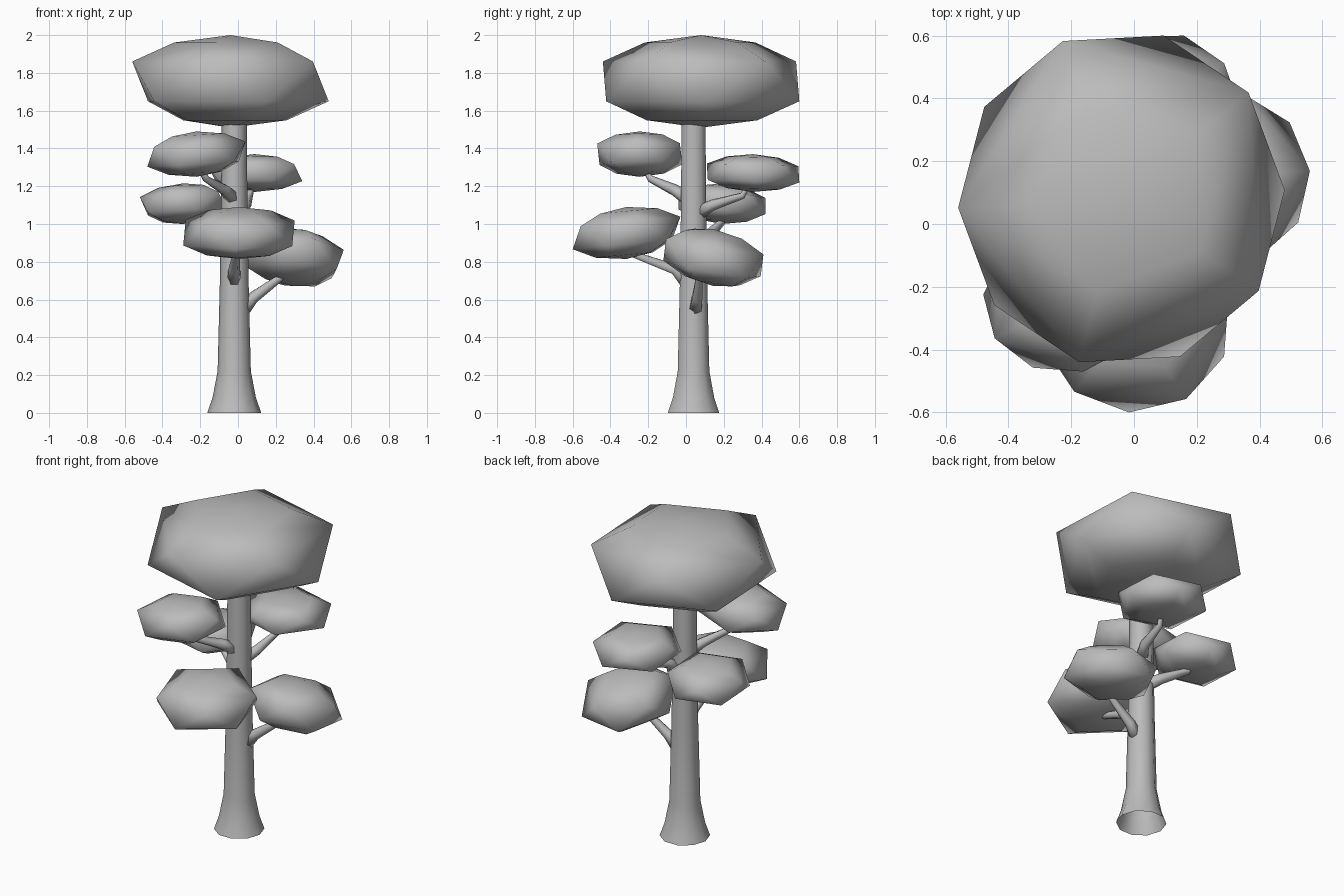
import bpy, bmesh, math
from mathutils import Vector

cube = bpy.data.objects.get("Cube")
if cube:
    bpy.data.objects.remove(cube)

grey = bpy.data.materials.new("plain_grey")
grey.use_nodes = True
GREY = (0.5, 0.5, 0.5, 1)
grey.diffuse_color = GREY
grey.node_tree.nodes["Principled BSDF"].inputs["Base Color"].default_value = GREY


def finish(name, bm):
    bmesh.ops.recalc_face_normals(bm, faces=bm.faces[:])
    for face in bm.faces:
        face.smooth = True
    mesh = bpy.data.meshes.new(name)
    bm.to_mesh(mesh)
    bm.free()
    mesh.materials.append(grey)
    obj = bpy.data.objects.new(name, mesh)
    bpy.context.collection.objects.link(obj)
    return obj


def tube(name, path, radii, sides, cap=False):
    """Tapered tube with one ring of vertices at each path point."""
    bm = bmesh.new()
    path = [Vector(p) for p in path]
    rings = []
    for i, (p, r) in enumerate(zip(path, radii)):
        along = path[min(i + 1, len(path) - 1)] - path[max(i - 1, 0)]
        turn = Vector((0, 0, 1)).rotation_difference(along)
        angles = [math.tau * k / sides for k in range(sides)]
        rings.append([bm.verts.new(p + turn @ Vector((r * math.cos(a), r * math.sin(a), 0)))
                      for a in angles])
    for low, high in zip(rings, rings[1:]):
        for k in range(sides):
            n = (k + 1) % sides
            bm.faces.new((low[k], low[n], high[n], high[k]))
    if cap:
        bm.faces.new(rings[0])
        bm.faces.new(rings[-1])
    return finish(name, bm)


def foliage(name, low, high, phase, slope=(0, 0)):
    """Flattened icosahedral clump, leaned by slope and fitted to a box."""
    low, high = Vector(low), Vector(high)
    size = high - low
    bm = bmesh.new()
    for side in (1, -1):
        bm.verts.new((0, 0, side))
        for radius, height in ((0.55, 0.84), (0.96, 0.43)):
            for k in range(5):
                a = math.radians(phase + 72 * k + (0 if side > 0 else 36))
                bm.verts.new((radius * math.cos(a), radius * math.sin(a), side * height))
    hull = bmesh.ops.convex_hull(bm, input=bm.verts[:])
    bmesh.ops.delete(bm, geom=hull["geom_interior"], context="VERTS")
    for v in bm.verts:
        v.co.z += (slope[0] * size.x * v.co.x + slope[1] * size.y * v.co.y) / size.z
    for axis in range(3):
        values = [v.co[axis] for v in bm.verts]
        start, span = min(values), max(values) - min(values)
        for v in bm.verts:
            v.co[axis] = low[axis] + size[axis] * (v.co[axis] - start) / span
    return finish(name, bm)


# Flared trunk, open at the bottom
trunk_profile = [(0, 0.143), (0.08, 0.115), (0.22, 0.088), (0.7, 0.076), (1.1, 0.07), (1.6, 0.066)]
tube("trunk", [(-0.02, 0.04, z) for z, r in trunk_profile], [r for z, r in trunk_profile], 10)

# Branches
branches = {
    "front_branch": [(-0.02, 0.0, 0.69), (-0.02, -0.06, 0.76), (-0.01, -0.28, 0.84), (-0.01, -0.32, 0.9)],
    "left_branch": [(0.03, 0.05, 0.55), (0.08, 0.06, 0.61), (0.23, 0.07, 0.72), (0.28, 0.1, 0.8)],
    "upper_front_branch": [(-0.03, 0.0, 1.14), (-0.07, -0.06, 1.18), (-0.17, -0.19, 1.24), (-0.2, -0.22, 1.3)],
    "upper_back_branch": [(0.0, 0.07, 1.06), (0.04, 0.14, 1.1), (0.06, 0.3, 1.15), (0.08, 0.34, 1.23)],
    "back_right_branch": [(-0.04, 0.07, 0.9), (-0.1, 0.12, 0.94), (-0.24, 0.19, 1.01), (-0.27, 0.2, 1.07)],
}
for name, path in branches.items():
    tube(name, path, (0.038, 0.031, 0.019, 0.016), 6, cap=True)

# Foliage clumps
foliage("crown", (-0.56, -0.44, 1.51), (0.48, 0.6, 2.0), 183)
foliage("front_foliage", (-0.29, -0.6, 0.815), (0.3, -0.03, 1.09), -58, (0, 0.1))
foliage("left_foliage", (0.03, -0.12, 0.67), (0.56, 0.41, 0.975), 5, (-0.08, -0.18))
foliage("upper_front_foliage", (-0.48, -0.47, 1.25), (0.04, -0.02, 1.49), 211, (0.06, 0))
foliage("upper_back_foliage", (-0.16, 0.11, 1.17), (0.34, 0.6, 1.37), 38, (0, -0.03))
foliage("back_right_foliage", (-0.52, -0.04, 1.0), (-0.06, 0.42, 1.215), 180, (0.05, -0.06))
